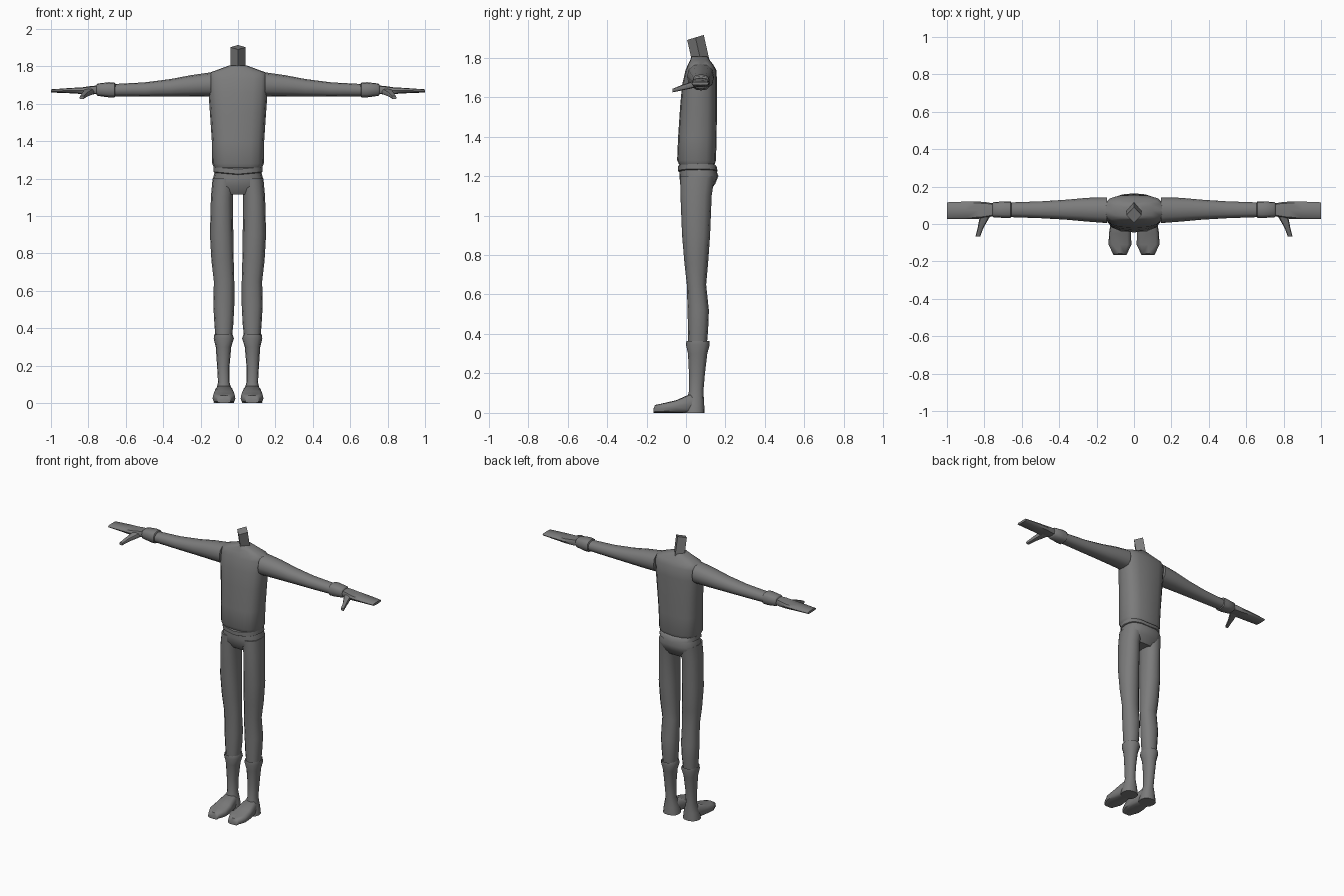
import bpy
import bmesh
import math

grey = bpy.data.materials.new("plain grey")
grey.diffuse_color = (0.2, 0.2, 0.2, 1)

# order of (u, v, along) -> (x, y, z)
ALONG = {
    "x": lambda u, v, t: (t, u, v),
    "y": lambda u, v, t: (u, t, v),
    "z": lambda u, v, t: (u, v, t),
}


def loft(name, axis, sections, sides=12, power=2.3, mirror=False, adjust=None, angle=48):
    """Skin through sections (t, u_min, u_max, v_min, v_max) along an axis."""
    bm = bmesh.new()
    rings = []
    for t, u0, u1, v0, v1 in sections:
        ring = []
        for i in range(sides):
            a = 2 * math.pi * i / sides
            c, s = math.cos(a), math.sin(a)
            c = math.copysign(abs(c) ** (2 / power), c) if abs(c) > 1e-6 else 0
            s = math.copysign(abs(s) ** (2 / power), s) if abs(s) > 1e-6 else 0
            u = (u0 + u1) / 2 + c * (u1 - u0) / 2
            v = (v0 + v1) / 2 + s * (v1 - v0) / 2
            ring.append(bm.verts.new(ALONG[axis](u, v, t)))
        rings.append(ring)
    for a, b in zip(rings, rings[1:]):
        for i in range(sides):
            j = (i + 1) % sides
            bm.faces.new((a[i], a[j], b[j], b[i]))
    bm.faces.new(rings[0])
    bm.faces.new(rings[-1])
    if adjust:
        for v in bm.verts:
            adjust(v.co)
    bmesh.ops.recalc_face_normals(bm, faces=bm.faces)
    mesh = bpy.data.meshes.new(name)
    bm.to_mesh(mesh)
    bm.free()
    mesh.materials.append(grey)
    obj = bpy.data.objects.new(name, mesh)
    bpy.context.collection.objects.link(obj)
    bpy.ops.object.select_all(action="DESELECT")
    obj.select_set(True)
    bpy.context.view_layer.objects.active = obj
    bpy.ops.object.shade_smooth_by_angle(angle=math.radians(angle))
    if mirror:
        obj.modifiers.new("Mirror", "MIRROR")
    return obj


def tilt_neck(co):
    # top of the neck slopes down to the front
    if co.z > 1.85:
        co.z += (co.y - 0.048) * 0.3


def dip_belt(co):
    # belt line sits lower in the middle of the front and back
    co.z -= 0.012 * max(0, 1 - abs(co.x) / 0.13)


def bend_thumb(co):
    # thumb drifts outward as it leaves the palm
    co.x += (0.04 - co.y) * 0.33


# Torso and neck
loft("shirt", "z", [
    (1.258, -0.128, 0.128, -0.035, 0.145),
    (1.28, -0.138, 0.138, -0.045, 0.152),
    (1.40, -0.14, 0.14, -0.04, 0.155),
    (1.55, -0.15, 0.15, -0.03, 0.157),
    (1.66, -0.158, 0.158, -0.02, 0.157),
    (1.735, -0.162, 0.162, -0.003, 0.155),
    (1.765, -0.154, 0.154, 0.010, 0.138),
    (1.785, -0.10, 0.10, 0.020, 0.122),
    (1.805, -0.045, 0.045, 0.028, 0.108)], sides=16, power=2.8)
loft("neck", "z", [
    (1.76, -0.04, 0.04, 0.035, 0.125),
    (1.902, -0.04, 0.04, 0.006, 0.09)], sides=4, power=2, adjust=tilt_neck)

# Belt and hips
loft("belt", "z", [
    (1.232, -0.125, 0.125, -0.032, 0.150),
    (1.236, -0.132, 0.132, -0.040, 0.160),
    (1.262, -0.130, 0.130, -0.040, 0.155),
    (1.268, -0.122, 0.122, -0.032, 0.147)], sides=16, power=2.6, adjust=dip_belt)
loft("hips", "z", [
    (1.245, -0.122, 0.122, -0.030, 0.148),
    (1.20, -0.134, 0.134, -0.033, 0.164),
    (1.16, -0.134, 0.134, -0.030, 0.148),
    (1.115, -0.110, 0.110, 0.000, 0.115)], sides=16, power=2.6)

# Trouser legs
loft("trouser_leg", "z", [
    (1.20, 0.015, 0.136, -0.030, 0.145),
    (1.10, 0.028, 0.145, -0.028, 0.130),
    (0.90, 0.025, 0.150, -0.020, 0.122),
    (0.76, 0.023, 0.142, -0.008, 0.112),
    (0.65, 0.020, 0.129, 0.004, 0.102),
    (0.52, 0.020, 0.132, 0.008, 0.116),
    (0.42, 0.025, 0.126, 0.010, 0.112),
    (0.34, 0.034, 0.120, 0.012, 0.105)], mirror=True)

# Boots
loft("boot_shaft", "z", [
    (0.355, 0.040, 0.118, 0.012, 0.106),
    (0.365, 0.028, 0.128, 0.002, 0.118),
    (0.345, 0.022, 0.130, 0.000, 0.120),
    (0.30, 0.036, 0.119, 0.010, 0.108),
    (0.20, 0.045, 0.112, 0.015, 0.096),
    (0.11, 0.045, 0.107, 0.015, 0.088),
    (0.05, 0.028, 0.122, 0.000, 0.092),
    (0.0, 0.020, 0.130, -0.010, 0.094)], mirror=True)
loft("boot_foot", "y", [
    (0.06, 0.040, 0.110, 0, 0.08),
    (0.02, 0.028, 0.122, 0, 0.095),
    (-0.05, 0.016, 0.134, 0, 0.064),
    (-0.11, 0.014, 0.136, 0, 0.050),
    (-0.157, 0.036, 0.114, 0, 0.040),
    (-0.165, 0.040, 0.110, 0, 0.020)], sides=12, power=3.4, mirror=True)

# Sleeves and cuffs
loft("sleeve", "x", [
    (0.145, 0.005, 0.143, 1.638, 1.768),
    (0.25, 0.013, 0.140, 1.638, 1.753),
    (0.36, 0.023, 0.130, 1.638, 1.732),
    (0.50, 0.031, 0.121, 1.638, 1.714),
    (0.67, 0.037, 0.115, 1.640, 1.705)], mirror=True)
loft("cuff", "x", [
    (0.655, 0.040, 0.113, 1.645, 1.705),
    (0.66, 0.032, 0.121, 1.634, 1.713),
    (0.69, 0.032, 0.121, 1.634, 1.715),
    (0.75, 0.036, 0.117, 1.642, 1.708),
    (0.757, 0.043, 0.110, 1.650, 1.700)], power=2.8, mirror=True)

# Hands
loft("hand", "x", [
    (0.74, 0.045, 0.108, 1.652, 1.698),
    (0.785, 0.035, 0.116, 1.650, 1.695),
    (0.83, 0.028, 0.120, 1.652, 1.688),
    (0.90, 0.027, 0.120, 1.656, 1.684),
    (1.00, 0.028, 0.116, 1.660, 1.677)], sides=8, power=3.5, mirror=True)
loft("thumb", "y", [
    (0.06, 0.765, 0.825, 1.652, 1.688),
    (0.02, 0.775, 0.822, 1.642, 1.675),
    (-0.02, 0.785, 0.816, 1.634, 1.662),
    (-0.068, 0.787, 0.812, 1.624, 1.642)], sides=8, power=2.8,
    mirror=True, adjust=bend_thumb)
